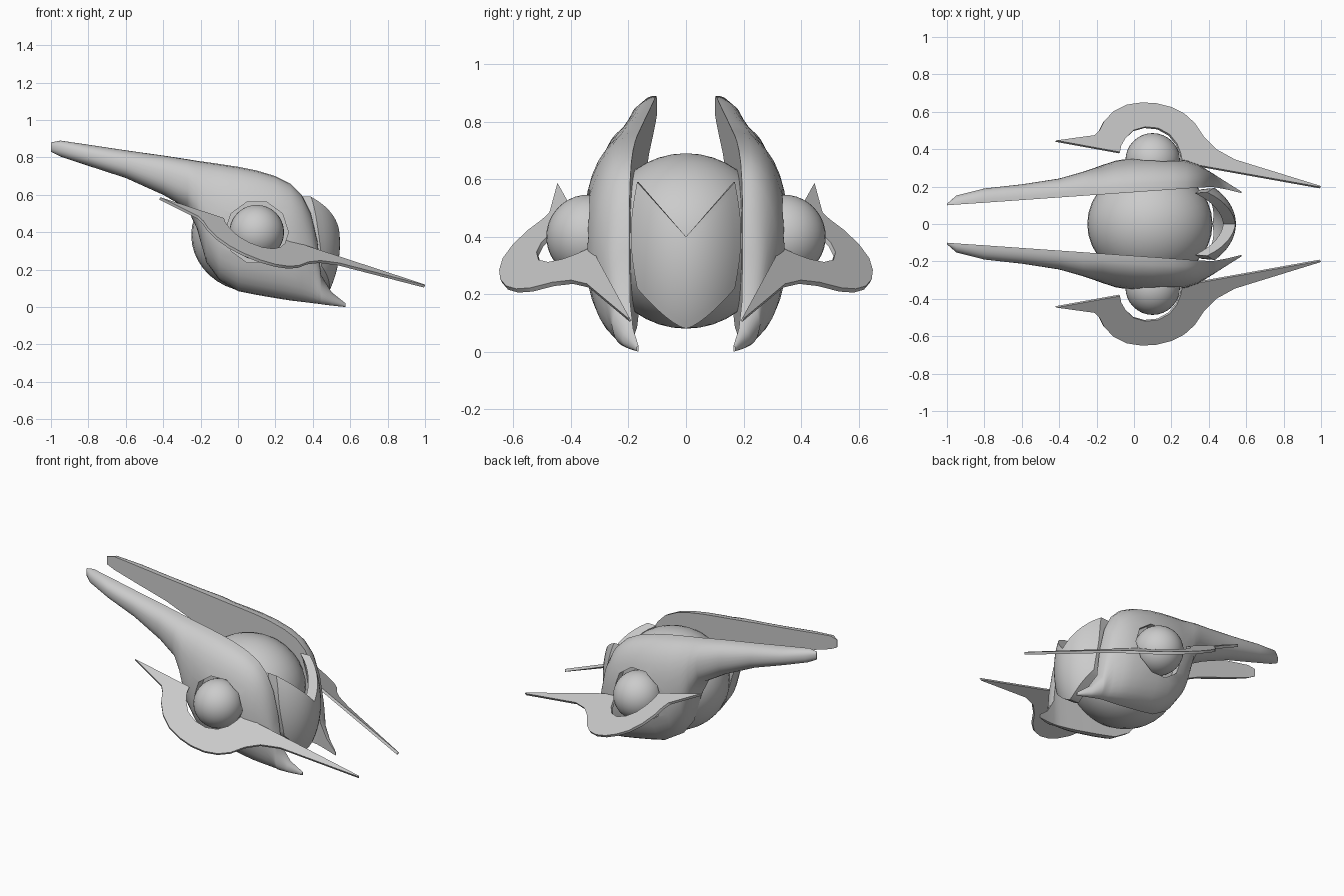
import bpy, bmesh, math
from mathutils import Vector

if "Cube" in bpy.data.objects:
    bpy.data.objects.remove(bpy.data.objects["Cube"])


def make(name, verts, faces):
    me = bpy.data.meshes.new(name)
    me.from_pydata(verts, [], faces)
    bm = bmesh.new()
    bm.from_mesh(me)
    bmesh.ops.recalc_face_normals(bm, faces=bm.faces)
    bm.to_mesh(me)
    bm.free()
    ob = bpy.data.objects.new(name, me)
    bpy.context.collection.objects.link(ob)
    return ob


def finish(ob, mirror=False, angle=35):
    if mirror:
        m = ob.modifiers.new("mirror", 'MIRROR')
        m.use_axis = (False, True, False)
        m.use_mirror_merge = False
    bpy.ops.object.select_all(action='DESELECT')
    ob.select_set(True)
    bpy.context.view_layer.objects.active = ob
    bpy.ops.object.convert(target='MESH')
    bpy.ops.object.shade_smooth_by_angle(angle=math.radians(angle))


def ball(name, centre, radii):
    bm = bmesh.new()
    bmesh.ops.create_uvsphere(bm, u_segments=32, v_segments=20, radius=1)
    for v in bm.verts:
        v.co = Vector([c + r * k for c, r, k in zip(centre, radii, v.co)])
    me = bpy.data.meshes.new(name)
    bm.to_mesh(me)
    bm.free()
    ob = bpy.data.objects.new(name, me)
    bpy.context.collection.objects.link(ob)
    return ob


# Central round hull
finish(ball("core_hull", (0.085, 0, 0.385), (0.335, 0.305, 0.305)))

# Side shells: half-dome sections (x, bottom z, top z, inner y, outer y)
stations = [
    (-1.0, 0.83, 0.88, 0.10, 0.108), (-0.95, 0.805, 0.89, 0.104, 0.152),
    (-0.8, 0.755, 0.868, 0.114, 0.19), (-0.6, 0.69, 0.838, 0.128, 0.212),
    (-0.4, 0.60, 0.81, 0.142, 0.243), (-0.27, 0.525, 0.79, 0.151, 0.28),
    (-0.22, 0.42, 0.782, 0.155, 0.297), (-0.17, 0.24, 0.775, 0.158, 0.315),
    (-0.1, 0.145, 0.765, 0.163, 0.338), (0.0, 0.085, 0.75, 0.17, 0.354),
    (0.1, 0.065, 0.73, 0.177, 0.358), (0.2, 0.048, 0.70, 0.184, 0.352),
    (0.28, 0.035, 0.66, 0.19, 0.34), (0.34, 0.028, 0.60, 0.194, 0.32),
    (0.39, 0.022, 0.50, 0.197, 0.29), (0.425, 0.018, 0.35, 0.197, 0.268),
    (0.445, 0.015, 0.17, 0.194, 0.255), (0.5, 0.008, 0.08, 0.184, 0.22),
    (0.575, 0.0, 0.02, 0.165, 0.173)]
N = 16
verts, faces = [], []
for x, zb, zt, yi, yo in stations:
    for k in range(N + 1):
        a = math.pi * k / N
        c, s = math.cos(a), math.sin(a)
        z = (zb + zt) / 2 + (zt - zb) / 2 * math.copysign(abs(c) ** 0.88, c)
        verts.append((x, yi + (yo - yi) * max(s, 0) ** 0.88, z))
M = N + 1
for i in range(len(stations) - 1):
    for k in range(M):
        j = (k + 1) % M
        faces.append((i * M + k, i * M + j, (i + 1) * M + j, (i + 1) * M + k))
faces.append(tuple(range(M)))
faces.append(tuple(range((len(stations) - 1) * M, len(stations) * M)))
shell = make("side_shells", verts, faces)

# Ten-sided socket cut in the shell
bpy.ops.mesh.primitive_cylinder_add(vertices=10, radius=0.17, depth=0.3,
                                    location=(0.1, 0.44, 0.4),
                                    rotation=(math.pi / 2, math.radians(18), 0))
cutter = bpy.context.object
cutter.name = "socket_cutter"
cut = shell.modifiers.new("socket", 'BOOLEAN')
cut.operation = 'DIFFERENCE'
cut.solver = 'EXACT'
cut.object = cutter
finish(shell, mirror=True)
bpy.data.objects.remove(cutter)

# Side globes seated in the sockets
finish(ball("side_globes", (0.1, 0.34, 0.4), (0.146, 0.146, 0.146)), mirror=True)

# Curved front shield with V notch on top and pointed bottom
cols, rows = 16, 14
verts, faces = [], []
for i in range(cols + 1):
    u = -1 + 2 * i / cols
    for r in range(rows + 1):
        t = r / rows
        y = u * (0.17 + 0.022 * math.sin(math.pi * t))
        lo, hi = 0.08 + 0.14 * abs(u) ** 1.4, 0.40 + 0.19 * abs(u)
        z = lo + (hi - lo) * t
        d = 1 - ((z - 0.34) / 0.52) ** 2 - (y / 0.29) ** 2
        verts.append((0.1 + 0.445 * math.sqrt(d), y, z))
R = rows + 1
for i in range(cols):
    for r in range(rows):
        a = i * R + r
        faces.append((a, a + R, a + R + 1, a + 1))
back = [(x - 0.065, y * 0.97, z) for x, y, z in verts]
V = len(verts)
faces += [tuple(k + V for k in reversed(f)) for f in faces]
rim = ([r for r in range(R)] + [i * R + rows for i in range(1, cols + 1)]
       + [cols * R + r for r in range(rows - 1, -1, -1)]
       + [i * R for i in range(cols - 1, 0, -1)])
for a, b in zip(rim, rim[1:] + rim[:1]):
    faces.append((a, b, b + V, a + V))
finish(make("front_shield", verts + back, faces))

# Flat tilted fins curling around the globes (plan outline)
outline = [(-0.415, 0.447), (-0.21, 0.475), (-0.185, 0.50), (-0.16, 0.55),
           (-0.11, 0.602), (-0.04, 0.638), (0.04, 0.65), (0.12, 0.646),
           (0.2, 0.626), (0.27, 0.59), (0.325, 0.54), (0.375, 0.465),
           (0.44, 0.40), (0.54, 0.345), (1.0, 0.203), (0.997, 0.198), (0.26, 0.33),
           (0.25, 0.38), (0.23, 0.43), (0.19, 0.48), (0.13, 0.513), (0.06, 0.52),
           (0.0, 0.503), (-0.045, 0.46), (-0.068, 0.42), (-0.075, 0.385)]
top = [Vector((x, y, 0.652 - 0.425 * x - 0.54 * y)) for x, y in outline]
drop = Vector((0.425, 0.54, 1)).normalized() * 0.016
n = len(top)
faces = [tuple(range(n)), tuple(range(2 * n - 1, n - 1, -1))]
faces += [(k, (k + 1) % n, (k + 1) % n + n, k + n) for k in range(n)]
finish(make("side_fins", top + [p - drop for p in top], faces), mirror=True, angle=30)
